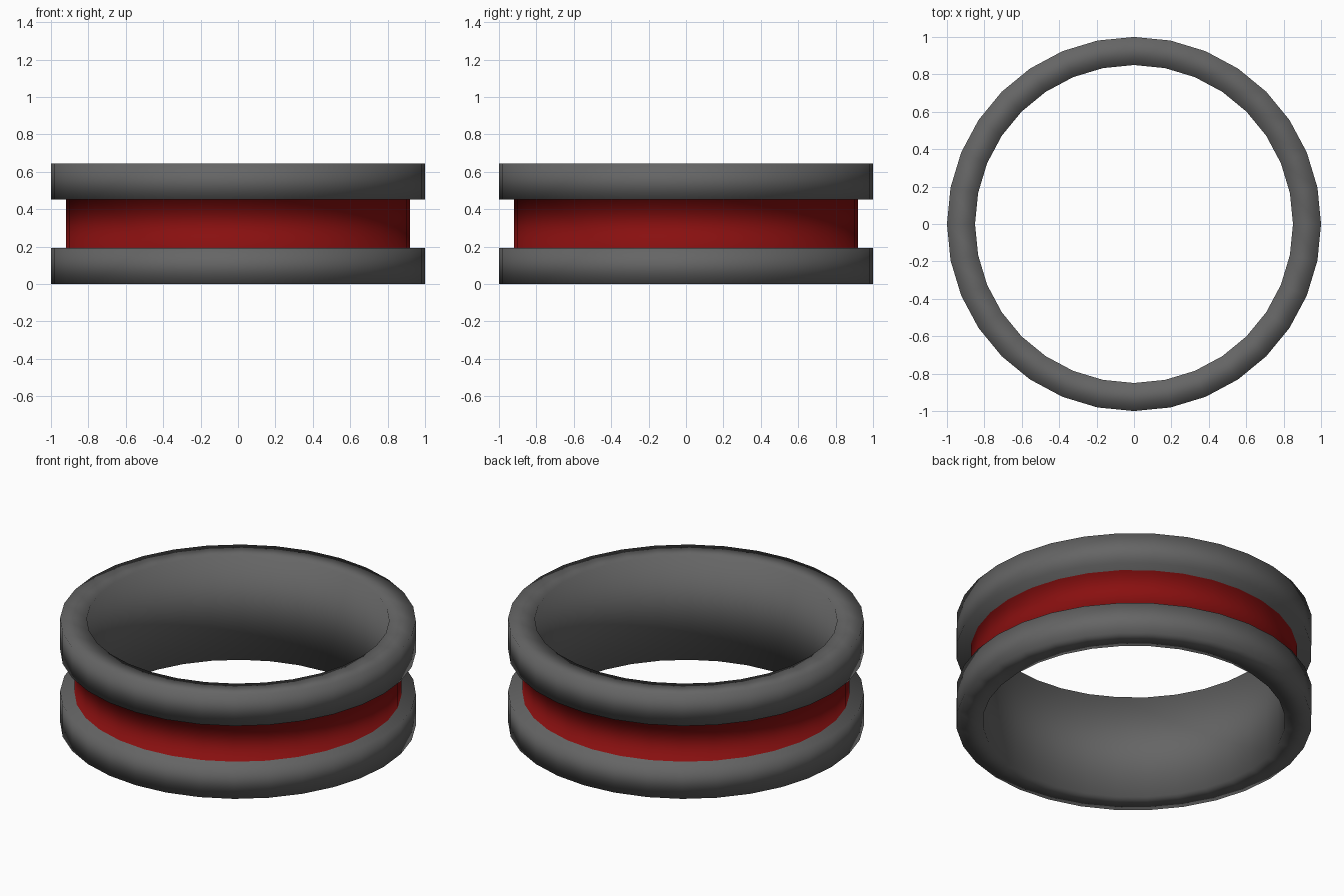
import bpy, bmesh
from math import cos, sin, tau

if "Cube" in bpy.data.objects:
    bpy.data.objects.remove(bpy.data.objects["Cube"])

SIDES = 32
OUTER, GROOVE, INNER = 1.0, 0.92, 0.85
HEIGHT, FLANGE = 0.645, 0.193

# Closed cross-section (radius, z): two flanges with a groove between
profile = [
    (INNER, 0), (OUTER, 0), (OUTER, FLANGE), (GROOVE, FLANGE),
    (GROOVE, HEIGHT - FLANGE), (OUTER, HEIGHT - FLANGE),
    (OUTER, HEIGHT), (INNER, HEIGHT),
]
GROOVE_FLOOR = 3  # profile segment that is coloured red

red = bpy.data.materials.new("red_inlay")
red.diffuse_color = (0.25, 0.005, 0.005, 1)
red.use_nodes = True
red.node_tree.nodes["Principled BSDF"].inputs["Base Color"].default_value = red.diffuse_color

# Grooved ring, revolved around z
bm = bmesh.new()
rings = [[bm.verts.new((r * cos(tau * i / SIDES), r * sin(tau * i / SIDES), z))
          for r, z in profile] for i in range(SIDES)]
n = len(profile)
for i in range(SIDES):
    a, b = rings[i], rings[(i + 1) % SIDES]
    for j in range(n):
        k = (j + 1) % n
        face = bm.faces.new((a[j], b[j], b[k], a[k]))
        face.smooth = True
        face.material_index = 1 if j == GROOVE_FLOOR else 0
bmesh.ops.recalc_face_normals(bm, faces=bm.faces)

mesh = bpy.data.meshes.new("grooved_ring")
bm.to_mesh(mesh)
bm.free()
grey = bpy.data.materials.new("dark_grey")
grey.diffuse_color = (0.13, 0.13, 0.13, 1)
grey.use_nodes = True
grey.node_tree.nodes["Principled BSDF"].inputs["Base Color"].default_value = grey.diffuse_color
mesh.materials.append(grey)
mesh.materials.append(red)
ring = bpy.data.objects.new("grooved_ring", mesh)
bpy.context.collection.objects.link(ring)
